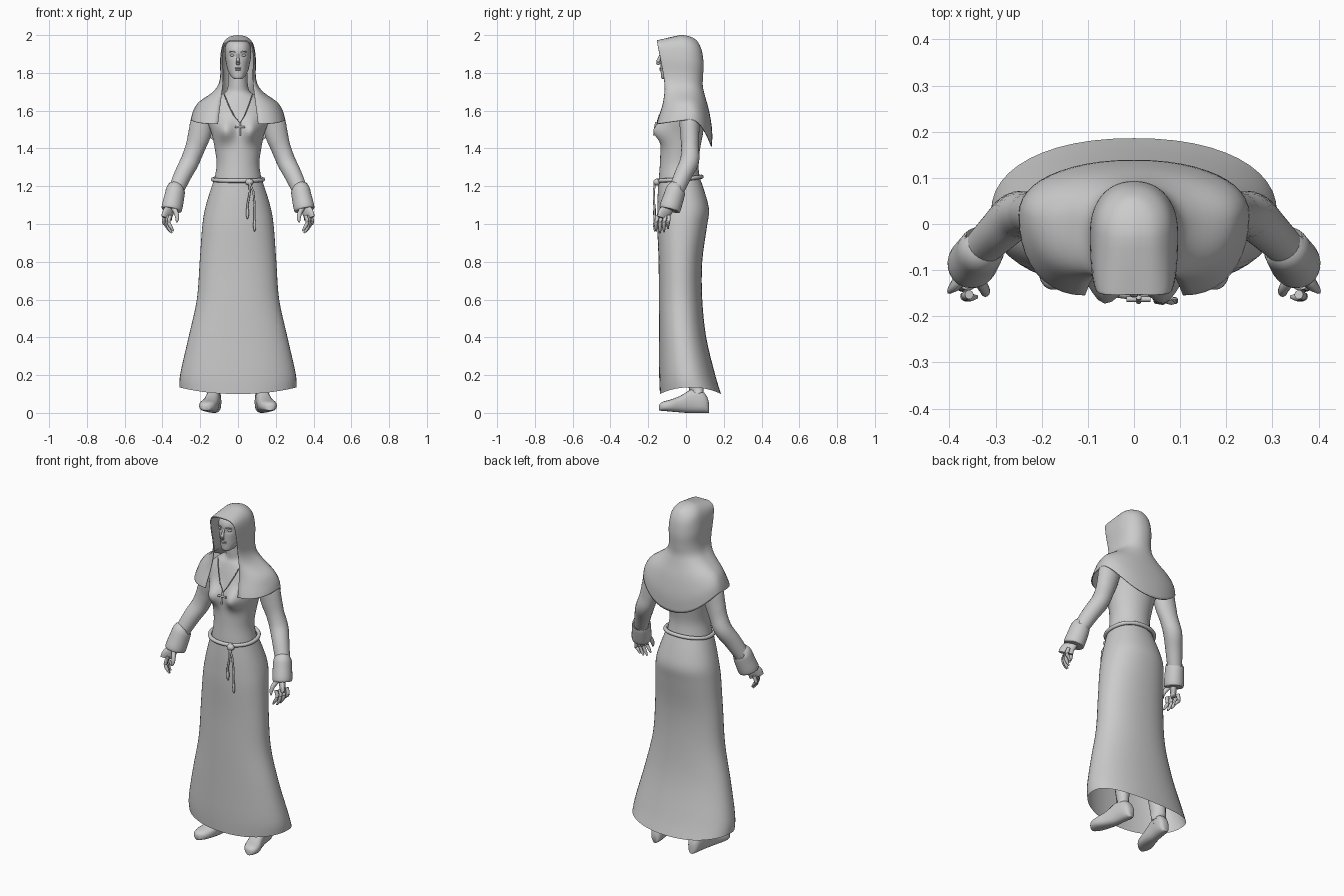
import bpy, bmesh, math
from mathutils import Vector


def dense(rows, k=4):
    """Catmull-Rom interpolation between rows of numbers."""
    out = []
    for i in range(len(rows) - 1):
        a, b, c, d = rows[max(i - 1, 0)], rows[i], rows[i + 1], rows[min(i + 2, len(rows) - 1)]
        for j in range(k):
            t = j / k
            out.append([0.5 * (2 * q + (r - p) * t + (2 * p - 5 * q + 4 * r - s) * t * t
                               + (3 * q - p - 3 * r + s) * t ** 3) for p, q, r, s in zip(a, b, c, d)])
    return out + [list(rows[-1])]


def skin(name, rings, closed=True, caps=(True, True), mirror=False, thick=0, angle=60):
    """Bridge rings of points into one smooth surface."""
    bm = bmesh.new()
    vs = [[bm.verts.new(p) for p in r] for r in rings]
    n = len(vs[0])
    for a, b in zip(vs, vs[1:]):
        for i in range(n if closed else n - 1):
            j = (i + 1) % n
            bm.faces.new((a[i], a[j], b[j], b[i]))
    if caps[0]:
        bm.faces.new(vs[0])
    if caps[1]:
        bm.faces.new(vs[-1])
    bmesh.ops.remove_doubles(bm, verts=bm.verts, dist=0.0002)
    bmesh.ops.recalc_face_normals(bm, faces=bm.faces)
    me = bpy.data.meshes.new(name)
    bm.to_mesh(me)
    bm.free()
    ob = bpy.data.objects.new(name, me)
    bpy.context.collection.objects.link(ob)
    if thick:
        m = ob.modifiers.new("thickness", 'SOLIDIFY')
        m.thickness, m.offset = thick, -1
    if mirror:
        m = ob.modifiers.new("mirror", 'MIRROR')
        m.use_mirror_merge = False
    bpy.ops.object.select_all(action='DESELECT')
    bpy.context.view_layer.objects.active = ob
    ob.select_set(True)
    bpy.ops.object.shade_smooth_by_angle(angle=math.radians(angle))
    return ob


def power(v, n):
    return math.copysign(abs(v) ** (2 / n), v)


def oval(z, w, yf, yb, lift=0, n=2.0, seg=40):
    """Horizontal oval from half width and front/back depth."""
    pts = []
    for i in range(seg):
        c, s = math.cos(math.tau * i / seg), math.sin(math.tau * i / seg)
        pts.append(Vector((w * power(c, n), (yf + yb) / 2 + (yb - yf) / 2 * power(s, n), z + lift * c * c)))
    return pts


def tube(name, rows, seg=16, k=4, **kw):
    """Rows of x, y, z, radius across, radius in depth."""
    rows = dense(rows, k)
    rings = []
    for i, r in enumerate(rows):
        d = Vector(rows[min(i + 1, len(rows) - 1)][:3]) - Vector(rows[max(i - 1, 0)][:3])
        q = d.to_track_quat('Z', 'Y')
        rings.append([Vector(r[:3]) + q @ Vector((r[3] * math.cos(math.tau * a / seg),
                                                  r[4] * math.sin(math.tau * a / seg), 0)) for a in range(seg)])
    return skin(name, rings, mirror=kw.pop('mirror', True), **kw)


def cord(name, pts, r, cyclic=False):
    cu = bpy.data.curves.new(name, 'CURVE')
    cu.dimensions, cu.bevel_depth, cu.bevel_resolution, cu.use_fill_caps = '3D', r, 2, True
    sp = cu.splines.new('POLY')
    sp.points.add(len(pts) - 1)
    for p, c in zip(sp.points, pts):
        p.co = (*c, 1)
    sp.use_cyclic_u = cyclic
    ob = bpy.data.objects.new(name, cu)
    bpy.context.collection.objects.link(ob)


def ball(name, loc, size, mirror=False):
    rows = [[oval(loc[2] - size[2] * math.cos(math.pi * i / 10), size[0] * math.sin(math.pi * i / 10) + 1e-5,
                  -size[1] * math.sin(math.pi * i / 10) - 1e-5, size[1] * math.sin(math.pi * i / 10) + 1e-5, seg=14)]
            for i in range(11)]
    skin(name, [[p + Vector((loc[0], loc[1], 0)) for p in r[0]] for r in rows], caps=(False, False), mirror=mirror)


# long skirt, hem raised at the sides
skirt = [(1.24, .125, -.145, .075, 0), (1.15, .155, -.15, .105, 0), (1.07, .177, -.152, .122, 0),
         (.98, .19, -.152, .11, 0), (.8, .203, -.145, .086, 0), (.6, .218, -.144, .086, 0),
         (.4, .262, -.143, .107, 0), (.2, .305, -.142, .155, .01), (.1, .31, -.138, .186, .035)]
skin("skirt", [oval(*r, n=2.2, seg=48) for r in dense(skirt)], caps=(False, False))

# bodice and neck, with the bust pushed forward
bodice = [(1.21, .13, -.145, .078), (1.25, .122, -.143, .072), (1.32, .113, -.138, .065), (1.4, .123, -.135, .075),
          (1.48, .14, -.132, .09), (1.56, .168, -.12, .1), (1.62, .16, -.105, .095), (1.67, .115, -.088, .08),
          (1.7, .065, -.075, .06), (1.74, .052, -.075, .05), (1.8, .05, -.075, .05)]
rings = [oval(*r, seg=56) for r in dense(bodice)]
for p in (p for r in rings for p in r):
    if p.y < -.02:
        p.y -= .055 * math.exp(-((abs(p.x) - .068) / .045) ** 2 - ((p.z - 1.495) / .055) ** 2)
skin("bodice", rings)

# head and face features
head = [(1.767, .018, -.126, -.09), (1.778, .034, -.132, -.05), (1.81, .053, -.134, .02), (1.84, .061, -.136, .06),
        (1.88, .068, -.137, .07), (1.92, .07, -.138, .073), (1.95, .064, -.127, .068), (1.975, .045, -.1, .05)]
rings = [oval(*r, n=2.2) for r in dense(head)]
for p in (p for r in rings for p in r):
    if p.y < -.05:
        p.y += .008 * math.exp(-((abs(p.x) - .03) / .014) ** 2 - ((p.z - 1.893) / .012) ** 2)
skin("head", rings)
tube("nose", [(0, -.134, 1.9, .006, .005), (0, -.142, 1.875, .007, .008), (0, -.149, 1.855, .011, .011),
              (0, -.14, 1.845, .008, .005)], mirror=False)
ball("upper_lip", (0, -.135, 1.825), (.02, .006, .0045))
ball("lower_lip", (0, -.134, 1.817), (.016, .007, .005))
ball("eye", (.029, -.121, 1.893), (.013, .009, .007), mirror=True)
tube("eyebrow", [(.014, -.137, 1.907, .003, .003), (.03, -.136, 1.914, .003, .003),
                 (.046, -.126, 1.909, .002, .002)], seg=8, mirror=True)

# hood and shoulder cape: rows of front edge xyz, side xyz, back yz
hood = [(0, -.153, 1.972, 0, -.03, 2.0, .04, 1.984), (.045, -.154, 1.97, .048, -.03, 1.99, .062, 1.965),
        (.076, -.15, 1.945, .082, -.02, 1.95, .083, 1.92), (.082, -.137, 1.88, .095, -.02, 1.87, .093, 1.85),
        (.08, -.122, 1.8, .094, -.02, 1.79, .09, 1.78), (.08, -.115, 1.75, .105, -.015, 1.735, .089, 1.73),
        (.085, -.114, 1.7, .138, 0, 1.695, .1, 1.68), (.094, -.125, 1.63, .208, .01, 1.645, .122, 1.6),
        (.103, -.147, 1.56, .237, .02, 1.6, .138, 1.5), (.106, -.155, 1.53, .25, .02, 1.553, .138, 1.41)]
rings = []
for xf, yf, zf, w, ys, zs, yb, zb in dense(hood):
    half = []
    for i in range(11):
        c, s = math.cos(math.pi * i / 20), math.sin(math.pi * i / 20)
        half.append((xf + (w - xf) * power(s, 2.2), ys + (yf - ys) * power(c, 2.2), zs + (zf - zs) * c))
    for i in range(1, 13):
        c, s = math.cos(math.pi * i / 24), math.sin(math.pi * i / 24)
        half.append((w * power(c, 2.2), ys + (yb - ys) * power(s, 2.2), zs + (zb - zs) * s ** 2))
    rings.append(half + [(-x, y, z) for x, y, z in half[-2::-1]])
skin("hood_cape", rings, closed=False, caps=(False, False), thick=.006)

# sleeves and turned-back cuffs
tube("sleeve", [(.13, .015, 1.61, .05, .06), (.18, .018, 1.56, .054, .064), (.205, .02, 1.47, .05, .06),
                (.228, .022, 1.4, .047, .052), (.256, .018, 1.33, .051, .05), (.292, -.015, 1.26, .046, .047),
                (.33, -.052, 1.175, .04, .042)], seg=24)
tube("cuff", [(.327, -.048, 1.185, .038, .04), (.33, -.053, 1.182, .049, .052), (.338, -.066, 1.14, .052, .056),
              (.35, -.084, 1.085, .054, .058), (.352, -.087, 1.075, .047, .05), (.348, -.08, 1.1, .035, .036)],
     seg=24, k=3)

# hands
tube("palm", [(.347, -.08, 1.11, .02, .025), (.357, -.095, 1.08, .019, .032), (.372, -.115, 1.055, .016, .04),
              (.378, -.122, 1.03, .012, .04)])
for i, name in enumerate(("little", "ring", "middle", "index")):
    x, y, low = .39 - .009 * i, -.09 - .021 * i, (.975, .958, .952, .962)[i]
    tube(name + "_finger", [(x - .006, y, 1.045, .01, .01), (x + .004, y - .004, 1.01, .01, .01),
                            (x - .008, y - .006, low + .022, .009, .009), (x - .022, y - .005, low, .004, .004)],
         seg=10, k=3)
tube("thumb", [(.345, -.11, 1.09, .013, .015), (.328, -.135, 1.06, .012, .013), (.322, -.148, 1.03, .01, .01),
               (.325, -.153, 1.008, .004, .004)], seg=10, k=3)

# shoes and lower legs: rows of y, centre x, half width, height
shoe = [(.122, .12, .014, .05), (.112, .121, .028, .085), (.085, .124, .036, .115), (.03, .132, .037, .125),
        (-.03, .143, .042, .088), (-.08, .157, .047, .064), (-.115, .164, .041, .052), (-.135, .168, .026, .04),
        (-.142, .169, .012, .028)]
rings = [[(x + w * power(math.cos(math.tau * i / 20), 2.4),
           y, .012 * max(0, -y) / .14 + h / 2 + h / 2 * power(math.sin(math.tau * i / 20), 2.6)) for i in range(20)]
         for y, x, w, h in dense(shoe, 3)]
skin("shoe", rings, mirror=True)
tube("lower_leg", [(.126, .055, .07, .034, .045), (.125, .055, .13, .034, .042), (.12, .045, .25, .045, .05)])

# rope belt, knot and hanging ends
cord("belt", [(p.x, p.y, 1.238 + .15 * p.y * (p.y > 0) + .06 * min(p.y, 0))
              for p in oval(0, .133, -.152, .083, n=2.2, seg=48)], .011, True)
ball("belt_knot", (.06, -.155, 1.222), (.022, .018, .018))
for name, x, low in (("short_belt_end", .05, 1.03), ("long_belt_end", .088, .965)):
    cord(name, [(.06, -.165, 1.22), ((x + .06) / 2 + .008, -.17, 1.17), (x, -.168, 1.1), (x, -.166, low + .03)], .0055)
    ball(name + "_tip", (x, -.166, low + .03), (.008, .008, .035))

# necklace chain and pendant cross
cord("chain", [(-.075, -.082, 1.69), (-.05, -.112, 1.63), (-.022, -.138, 1.575), (.01, -.154, 1.535),
               (.035, -.142, 1.575), (.058, -.112, 1.63), (.078, -.082, 1.69)], .0025)
cord("cross_upright", [(.01, -.158, 1.54), (.01, -.168, 1.468)], .006)
cord("cross_bar", [(-.016, -.163, 1.513), (.036, -.163, 1.513)], .006)
